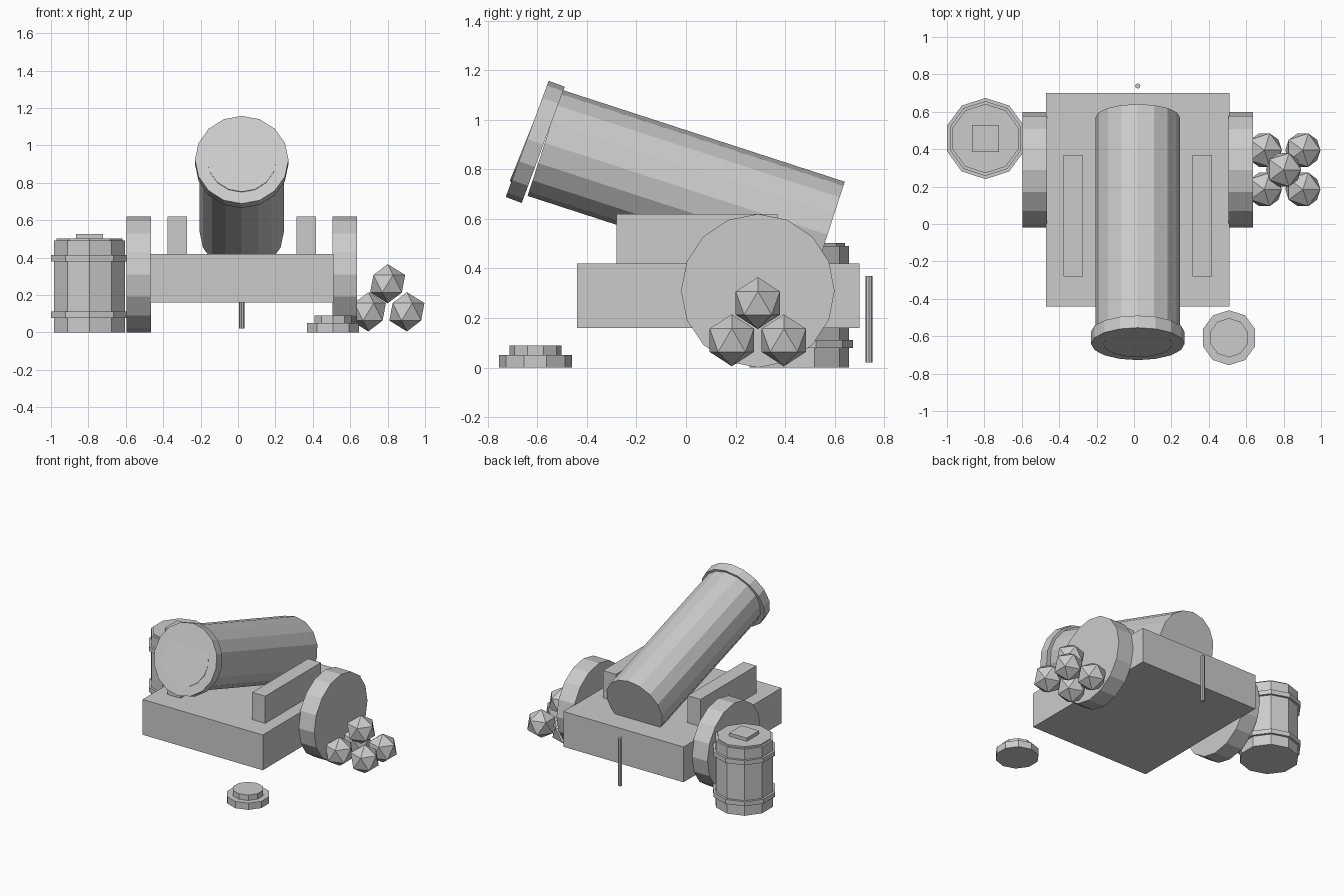
import bpy
import math
from mathutils import Vector

cube = bpy.data.objects.get("Cube")
if cube:
    bpy.data.objects.remove(cube, do_unlink=True)

# One plain grey for everything
grey = bpy.data.materials.new("plain_grey")
grey.use_nodes = True
grey.diffuse_color = (0.6, 0.6, 0.6, 1)
grey.node_tree.nodes["Principled BSDF"].inputs["Base Color"].default_value = (0.6, 0.6, 0.6, 1)


def finish(name):
    obj = bpy.context.object
    obj.name = name
    obj.data.name = name
    obj.data.materials.clear()
    obj.data.materials.append(grey)
    return obj


def box(name, low, high):
    low, high = Vector(low), Vector(high)
    bpy.ops.mesh.primitive_cube_add(size=1, location=(low + high) / 2)
    obj = finish(name)
    obj.scale = high - low
    return obj


def cylinder(name, center, radius, length, sides, rotation=(0, 0, 0)):
    bpy.ops.mesh.primitive_cylinder_add(
        vertices=sides, radius=radius, depth=length, location=center, rotation=rotation)
    return finish(name)


def upright(name, x, y, bottom, top, radius, sides=10):
    return cylinder(name, (x, y, (bottom + top) / 2), radius, top - bottom, sides)


def tilted(name, front, pitch, radius, length):
    """Cylinder along the firing direction, its front face centred on a point."""
    angle = math.radians(pitch)
    axis = Vector((0, -math.cos(angle), math.sin(angle)))
    center = Vector(front) - axis * length / 2
    return cylinder(name, center, radius, length, 16, (math.pi / 2 - angle, 0, 0))


MID = 0.02

# Carriage with side rails, wheels and hubs
box("carriage_bed", (MID - 0.49, -0.44, 0.16), (MID + 0.49, 0.70, 0.42))
for side, label in ((-1, "right"), (1, "left")):
    rail = MID + side * 0.345
    box(label + "_rail", (rail - 0.053, -0.28, 0.42), (rail + 0.053, 0.37, 0.62))
    sideways = (0, math.pi / 2, 0)
    cylinder(label + "_wheel", (MID + side * 0.55, 0.29, 0.31), 0.31, 0.13, 16, sideways)
    cylinder(label + "_hub", (MID + side * 0.56, 0.29, 0.31), 0.1, 0.108, 10, sideways)

# Gun barrel, muzzle ring and bore disc
tilted("gun_barrel", (MID, -0.57, 0.907), 18, 0.225, 1.2)
tilted("muzzle_ring", (MID, -0.641, 0.923), 20.3, 0.25, 0.069)
tilted("bore_disc", (MID, -0.643, 0.924), 21.8, 0.185, 0.03)

# Fuse rod behind the carriage
upright("fuse_rod", MID, 0.738, 0.02, 0.37, 0.014, 8)

# Powder keg with hoops, lid and plug
KX, KY = -0.794, 0.457
upright("keg_body", KX, KY, 0, 0.49, 0.2)
for label, z in (("lower", 0.078), ("upper", 0.38)):
    upright(label + "_keg_hoop", KX, KY, z, z + 0.033, 0.217)
upright("keg_lid", KX, KY, 0.49, 0.502, 0.185)
box("keg_plug", (KX - 0.072, KY - 0.072, 0.50), (KX + 0.072, KY + 0.072, 0.526))

# Stepped disc lying on the ground
upright("disc_base", 0.508, -0.608, 0, 0.05, 0.147)
upright("disc_top", 0.508, -0.608, 0.05, 0.09, 0.105)

# Pyramid of shot: four below, one on top
shots = [(0.8 + i * 0.103, 0.29 + j * 0.105, 0.11) for i in (-1, 1) for j in (-1, 1)]
shots.append((0.8, 0.29, 0.26))
for number, place in enumerate(shots, 1):
    bpy.ops.mesh.primitive_ico_sphere_add(subdivisions=1, radius=0.105, location=place)
    finish("shot_%d" % number)
